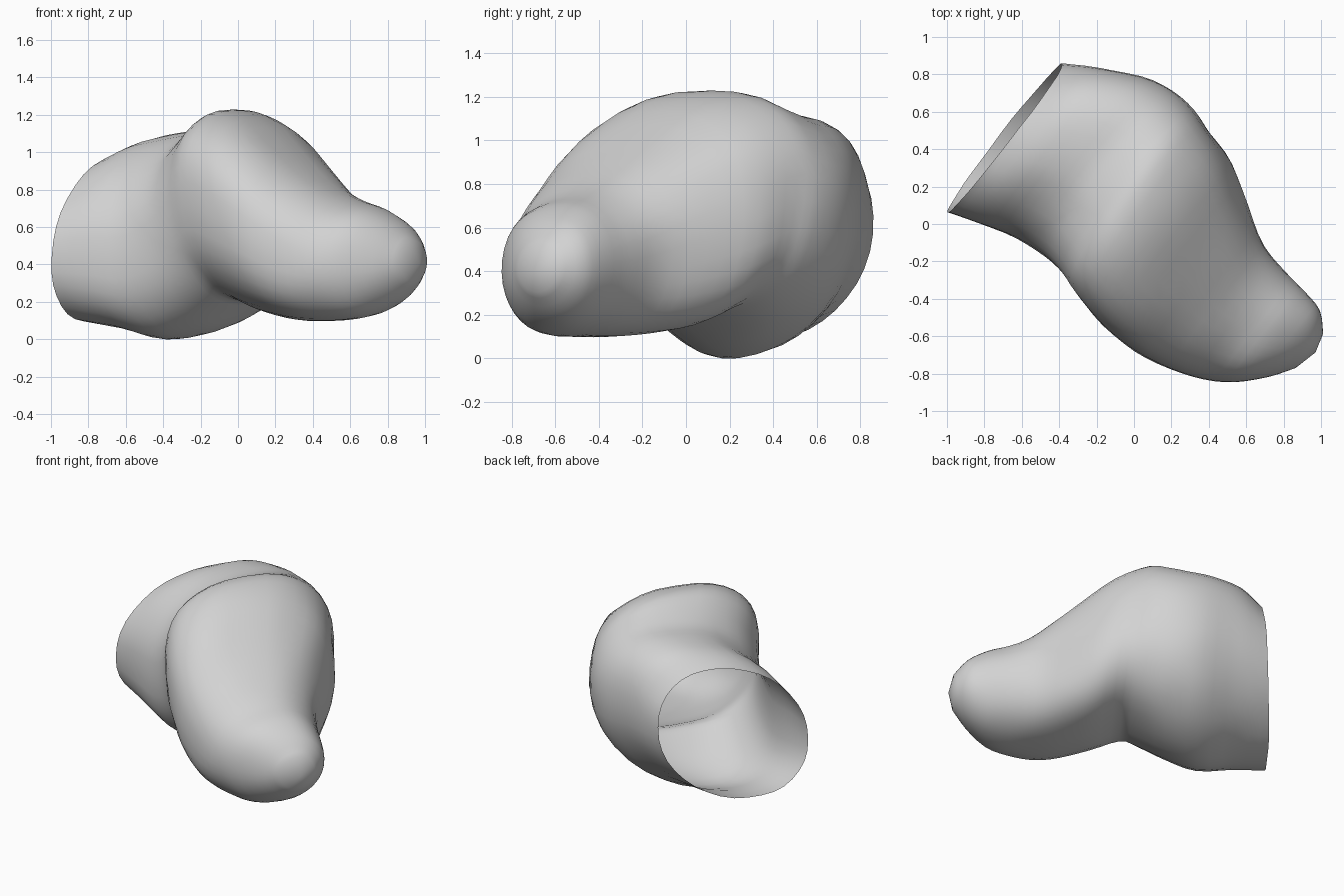
import bpy
import bmesh
from math import sin, cos, pi, copysign
from mathutils import Vector, noise

cube = bpy.data.objects.get("Cube")
if cube:
    bpy.data.objects.remove(cube, do_unlink=True)

# One pale grey for the whole shell
grey = bpy.data.materials.new("pale_grey")
grey.use_nodes = True
colour = (0.65, 0.65, 0.65, 1)
grey.diffuse_color = colour
grey.node_tree.nodes["Principled BSDF"].inputs["Base Color"].default_value = colour

# Cross-sections from the open mouth to the blunt tip:
# along, lean, side minimum, side maximum, bottom, top, tilt, squareness
SECTIONS = [
    (-.83, -.03, -.56, .45, .12, 1, .21, 2.1),
    (-.66, .01, -.51, .55, .09, 1.07, .23, 2.2),
    (-.45, .05, -.45, .65, .03, 1.11, .22, 2.2),
    (-.27, .08, -.43, .69, .08, 1.13, .16, 2.3),
    (-.12, .11, -.45, .68, .17, 1.18, .08, 2.4),
    (0, .09, -.49, .64, .21, 1.24, 0, 2.5),
    (.2, .08, -.53, .58, .15, 1.19, -.03, 2.5),
    (.42, .05, -.54, .45, .12, 1.03, -.02, 2.5),
    (.63, .02, -.5, .33, .11, .86, .02, 2.4),
    (.8, 0, -.43, .29, .12, .76, .06, 2.2),
    (.95, 0, -.34, .27, .15, .71, .06, 2.2),
    (1.07, 0, -.21, .24, .22, .64, .04, 2.1),
    (1.16, 0, -.08, .15, .32, .54, 0, 2),
]
AXIS = Vector((.79, -.61, 0))
SIDE = Vector((.61, .79, 0))
SIDES = 36
STEPS = 3


def catmull(a, b, c, d, t):
    """Smooth value between b and c."""
    return b + .5 * t * (c - a + t * (2 * a - 5 * b + 4 * c - d
                                      + t * (3 * (b - c) + d - a)))


def smooth_sections(rows):
    """Insert smooth in-between sections."""
    last = len(rows) - 1
    result = []
    for i in range(last):
        near = [rows[max(0, min(last, i + k))] for k in (-1, 0, 1, 2)]
        for step in range(STEPS):
            result.append([catmull(*values, step / STEPS) for values in zip(*near)])
    result.append(list(rows[last]))
    return result


def squared(value, squareness):
    return copysign(abs(value) ** (2 / squareness), value)


def lumpy(point):
    """Slight hand-formed unevenness."""
    return point + .008 * noise.noise_vector(point * 4)


def ring_points(section):
    along, lean, low, high, bottom, top, tilt, squareness = section
    half = (high - low) / 2
    for i in range(SIDES):
        angle = 2 * pi * i / SIDES
        across = squared(cos(angle), squareness)
        up = squared(sin(angle), squareness)
        point = AXIS * (along - lean * up) + SIDE * ((low + high) / 2 + half * across)
        point.z = (bottom + top) / 2 + (top - bottom) / 2 * up + tilt * half * across
        yield lumpy(point)


# Bent hollow body, open at the mouth
bm = bmesh.new()
rings = [[bm.verts.new(p) for p in ring_points(s)] for s in smooth_sections(SECTIONS)]
for first, second in zip(rings, rings[1:]):
    for i in range(SIDES):
        j = (i + 1) % SIDES
        bm.faces.new((first[i], first[j], second[j], second[i]))

# Rounded tip
tip = bm.verts.new(AXIS * 1.19 + SIDE * .05 + Vector((0, 0, .42)))
for i in range(SIDES):
    bm.faces.new((rings[-1][i], rings[-1][(i + 1) % SIDES], tip))

# Rest on the ground
lowest = min(v.co.z for v in bm.verts)
bmesh.ops.translate(bm, verts=bm.verts, vec=(0, 0, -lowest))
bmesh.ops.recalc_face_normals(bm, faces=bm.faces)

mesh = bpy.data.meshes.new("bent_shell")
bm.to_mesh(mesh)
bm.free()
mesh.materials.append(grey)
mesh.shade_smooth()
body = bpy.data.objects.new("bent_shell", mesh)
bpy.context.collection.objects.link(body)
